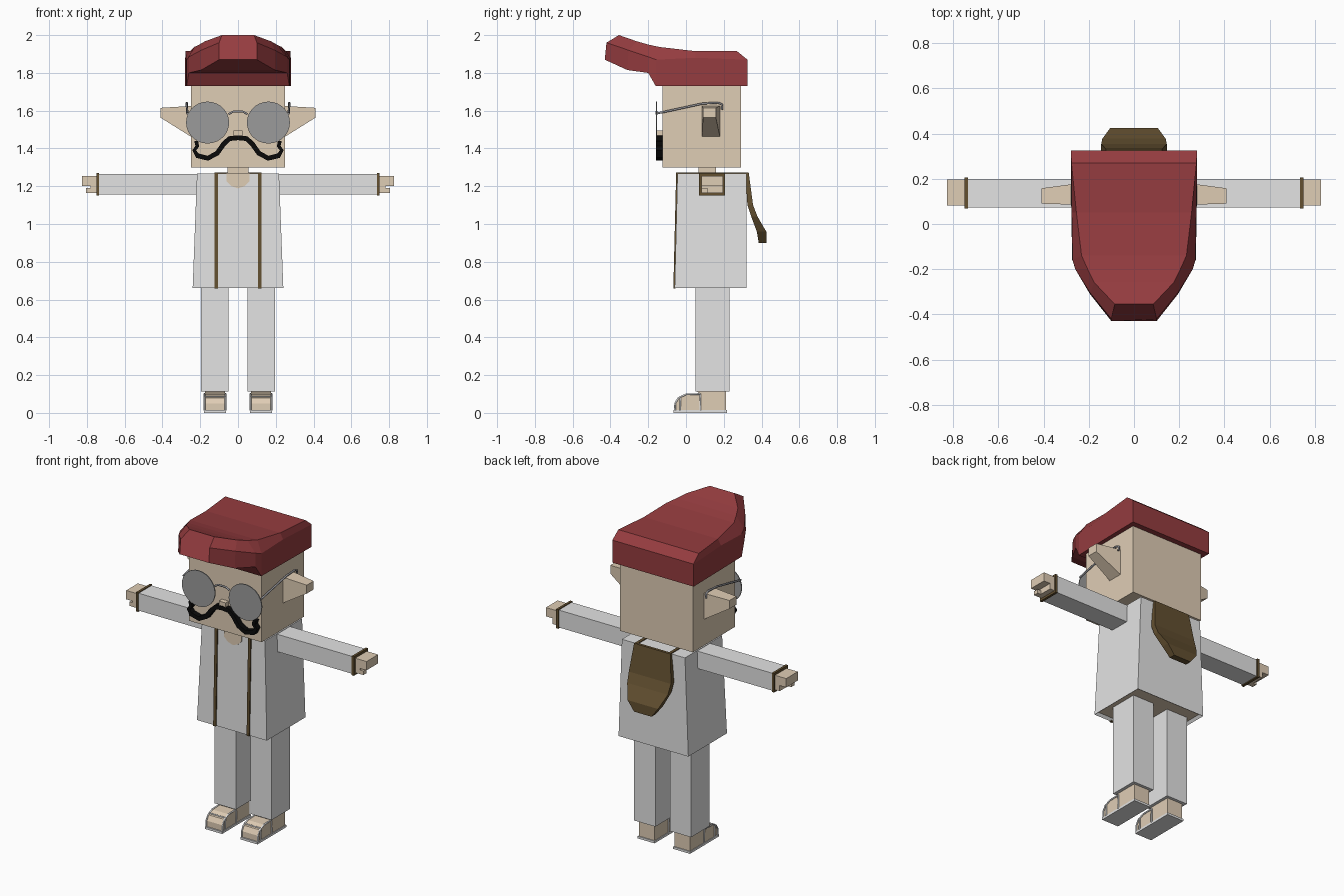
import bpy, bmesh, math
from mathutils import Vector

cube = bpy.data.objects.get("Cube")
if cube:
    bpy.data.objects.remove(cube)


def material(name, color):
    m = bpy.data.materials.new(name)
    m.use_nodes = True
    m.diffuse_color = (*color, 1)
    m.node_tree.nodes["Principled BSDF"].inputs["Base Color"].default_value = (*color, 1)
    return m


COAT = material("pale cloth", (0.77, 0.77, 0.77))
SKIN = material("skin", (0.74, 0.61, 0.46))
RED = material("red felt", (0.3, 0.045, 0.05))
BROWN = material("brown trim", (0.125, 0.08, 0.03))
LENS = material("grey lens", (0.33, 0.33, 0.33))
BLACK = material("black hair", (0.003, 0.003, 0.003))
WIRE = material("grey wire", (0.28, 0.28, 0.3))


def loft(name, rings, *mats):
    """Skin equal-length rings of points and cap both ends."""
    bm = bmesh.new()
    loops = [[bm.verts.new(p) for p in ring] for ring in rings]
    n = len(loops[0])
    for a, b in zip(loops, loops[1:]):
        for i in range(n):
            j = (i + 1) % n
            bm.faces.new((a[i], a[j], b[j], b[i]))
    bm.faces.new(loops[0])
    bm.faces.new(loops[-1])
    bmesh.ops.recalc_face_normals(bm, faces=bm.faces)
    me = bpy.data.meshes.new(name)
    bm.to_mesh(me)
    bm.free()
    for m in mats:
        me.materials.append(m)
    ob = bpy.data.objects.new(name, me)
    bpy.context.collection.objects.link(ob)
    return ob


def rect(x0, x1, y0, y1, z):
    return [(x0, y0, z), (x1, y0, z), (x1, y1, z), (x0, y1, z)]


def box(name, x, y, z, mat):
    return loft(name, [rect(*x, *y, z[0]), rect(*x, *y, z[1])], mat)


def span(s, a, b):
    return (s * a, s * b)


def side_prism(name, x, profile, mat):
    """Extrude a y-z outline between two x values."""
    return loft(name, [[(v, y, z) for y, z in profile] for v in x], mat)


def front_plate(name, outline, y, mat):
    """Extrude an x-z outline between two y values."""
    return loft(name, [[(x, v, z) for x, z in outline] for v in y], mat)


def wire(name, points, radius, mat):
    cu = bpy.data.curves.new(name, "CURVE")
    cu.dimensions = "3D"
    cu.bevel_depth = radius
    cu.bevel_resolution = 1
    cu.use_fill_caps = True
    sp = cu.splines.new("POLY")
    sp.points.add(len(points) - 1)
    for p, co in zip(sp.points, points):
        p.co = (*co, 1)
    cu.materials.append(mat)
    bpy.context.collection.objects.link(bpy.data.objects.new(name, cu))


# Head, nose and neck
box("head", (-.25, .25), (-.125, .29), (1.3, 1.78), SKIN)
box("nose", (-.023, .023), (-.155, -.12), (1.465, 1.495), SKIN)
box("neck", (-.055, .055), (.065, .16), (1.2, 1.31), SKIN)

# Cap: cross-sections from the back to the raised peak
# (y low, y top, half width, z bottom, z edge, top half width, z top)
sections = [
    (.325, .325, .28, 1.73, 1.865, .279, 1.87),
    (.325, .27, .28, 1.73, 1.87, .277, 1.915),
    (.05, .05, .276, 1.73, 1.88, .255, 1.915),
    (-.16, -.14, .272, 1.73, 1.87, .232, 1.937),
    (-.2, -.2, .26, 1.8, 1.885, .205, 1.95),
    (-.31, -.26, .195, 1.815, 1.92, .175, 1.967),
    (-.43, -.355, .1, 1.87, 1.96, .085, 2.0),
]
rings = []
for yl, yt, w, zb, ze, wt, zt in sections:
    half = [(w, yl, zb), (w, yl + .12 * (yt - yl), ze), (wt, yt, zt)]
    rings.append(half + [(-x, y, z) for x, y, z in reversed(half)])
loft("cap", rings, RED)

# Coat with a shallow recess under the hem
coat = loft("coat", [rect(-.24, .24, -.06, .32, .66), rect(-.217, .217, -.045, .32, 1.268)], COAT, SKIN)
bm = bmesh.new()
bm.from_mesh(coat.data)
hem = [f for f in bm.faces if f.normal.z < -.9]
bmesh.ops.inset_region(bm, faces=hem, thickness=.02)
bmesh.ops.translate(bm, verts=hem[0].verts, vec=(0, 0, .015))
hem[0].material_index = 1
bm.to_mesh(coat.data)
bm.free()

# Open neckline
front_plate("neckline", [(-.06, 1.269), (-.06, 1.225), (-.035, 1.2), (0, 1.188),
                         (.035, 1.2), (.06, 1.225), (.06, 1.269)], (-.052, -.044), SKIN)
box("neckline_top", (-.06, .06), (-.05, .1), (1.264, 1.271), SKIN)

# Hood hanging down the back (z, half width, y inner, y outer)
hood = [(1.272, .125, .315, .332), (1.1, .145, .325, .355),
        (1.04, .14, .345, .378), (.96, .105, .375, .425), (.9, .06, .385, .425)]
loft("hood", [rect(-w, w, a, b, z) for z, w, a, b in hood], BROWN)

for s, side in ((1, "left"), (-1, "right")):
    # Coat trim down the front and over the shoulder
    loft(side + "_trim", [rect(*span(s, .106, .124), -.067, -.055, .658),
                          rect(*span(s, .106, .124), -.052, -.04, 1.273)], BROWN)
    box(side + "_shoulder_trim", span(s, .106, .124), (-.05, .33), (1.265, 1.273), BROWN)

    # Arm, cuff and hand
    box(side + "_sleeve", span(s, .2, .742), (.074, .2), (1.157, 1.265), COAT)
    box(side + "_cuff", span(s, .735, .75), (.068, .206), (1.151, 1.27), BROWN)
    box(side + "_palm", span(s, .745, .782), (.082, .196), (1.165, 1.255), SKIN)
    box(side + "_fingers", span(s, .78, .827), (.082, .196), (1.2, 1.255), SKIN)
    box(side + "_thumb", span(s, .755, .805), (.082, .115), (1.165, 1.19), SKIN)

    # Leg and sandal
    box(side + "_leg", span(s, .05, .196), (.05, .23), (.112, .68), COAT)
    foot = [(.212, .012), (.212, .115), (.06, .115), (.07, .1), (0, .098),
            (-.04, .08), (-.057, .05), (-.057, .012)]
    side_prism(side + "_foot", span(s, .068, .176), foot, SKIN)
    box(side + "_sole", span(s, .064, .18), (-.065, .218), (0, .014), COAT)
    for y, top in ((.075, .1), (-.03, .087)):
        wire(side + "_sandal_strap", [(s * .066, y, .012), (s * .066, y, top),
                                      (s * .178, y, top), (s * .178, y, .012)], .005, COAT)
    for x in (.066, .178):
        wire(side + "_sandal_edge", [(s * x, .075, .1), (s * x, 0, .098), (s * x, -.04, .08),
                                     (s * x, -.058, .05), (s * x, -.058, .012)], .005, COAT)

    # Ear tapering outward
    loft(side + "_ear", [
        [(s * .245, .085, 1.46), (s * .245, .18, 1.46), (s * .245, .18, 1.625), (s * .245, .085, 1.625)],
        [(s * .41, .09, 1.563), (s * .41, .158, 1.563), (s * .41, .158, 1.615), (s * .41, .09, 1.615)]], SKIN)

    # Round spectacles
    disc = [(s * .161 + .114 * math.cos(a), 1.537 + .111 * math.sin(a))
            for a in (math.tau * i / 28 for i in range(28))]
    front_plate(side + "_lens", disc, (-.159, -.153), LENS)
    wire(side + "_temple", [(s * .268, -.155, 1.585), (s * .272, .09, 1.638), (s * .272, .17, 1.642),
                            (s * .272, .192, 1.632), (s * .272, .19, 1.605)], .006, WIRE)

    # Moustache: a flat ribbon with a curled end
    path = [Vector(p) for p in ((0, 1.457), (.045, 1.452), (.075, 1.425), (.11, 1.375), (.16, 1.348),
                                (.215, 1.362), (.232, 1.39), (.215, 1.412), (.222, 1.44))]
    ribbon = []
    for i, p in enumerate(path):
        d = (path[min(i + 1, len(path) - 1)] - path[max(i - 1, 0)]).normalized()
        n = Vector((-d.y, d.x)) * (.013 if i < 6 else .01)
        a, b = p + n, p - n
        ribbon.append([(s * a.x, -.158, a.y), (s * b.x, -.158, b.y),
                       (s * b.x, -.12, b.y), (s * a.x, -.12, a.y)])
    loft(side + "_moustache", ribbon, BLACK)

wire("bridge", [(-.05, -.156, 1.582), (-.025, -.156, 1.595), (.025, -.156, 1.595), (.05, -.156, 1.582)], .006, WIRE)
